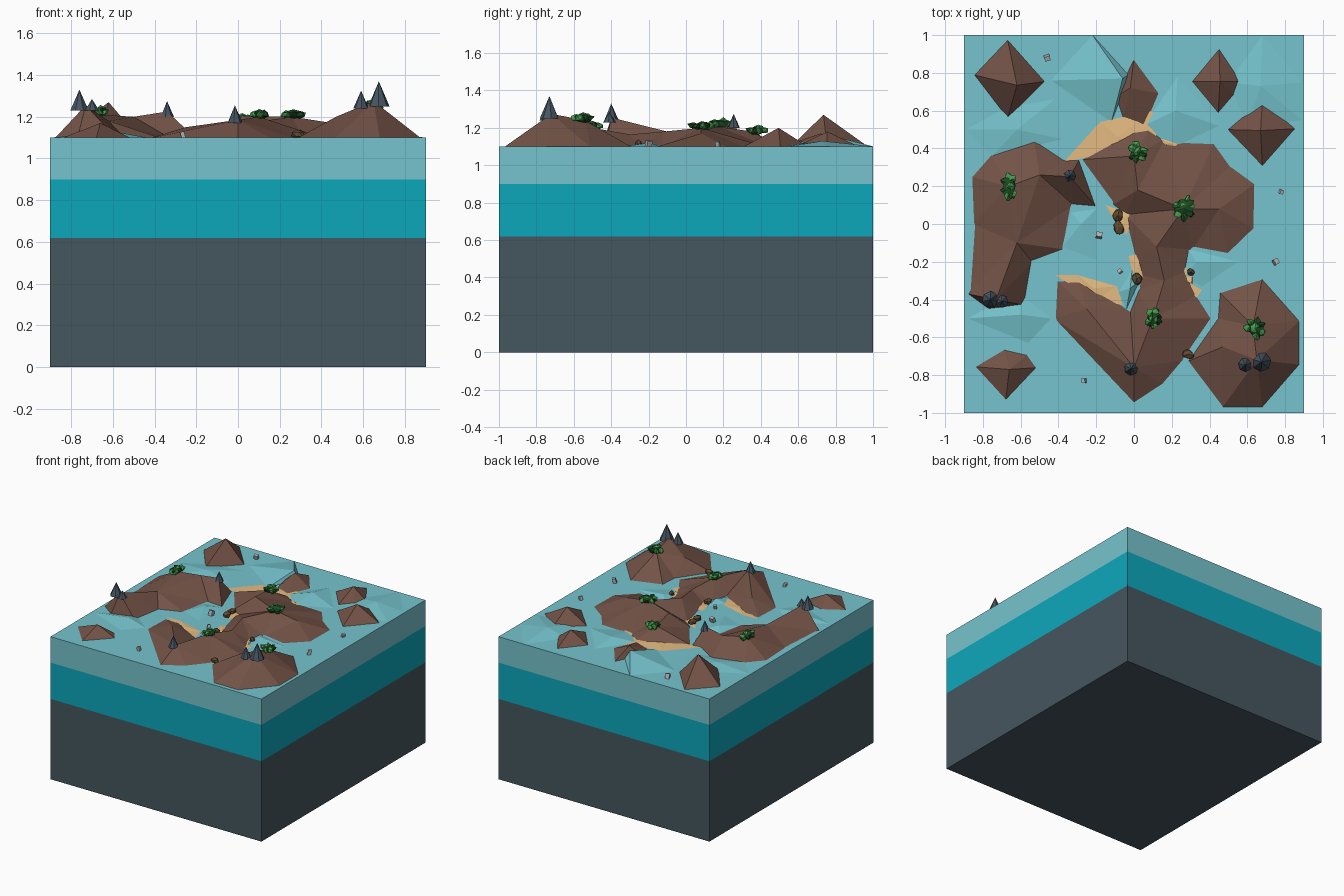
import bpy, bmesh, math, random
from mathutils import Vector, Matrix
from mathutils.geometry import delaunay_2d_cdt

if "Cube" in bpy.data.objects:
    bpy.data.objects.remove(bpy.data.objects["Cube"])

random.seed(4)
WATER = 1.10


def mat(name, r, g, b):
    m = bpy.data.materials.new(name)
    m.diffuse_color = (r, g, b, 1)
    m.use_nodes = True
    m.node_tree.nodes["Principled BSDF"].inputs["Base Color"].default_value = m.diffuse_color
    return m


SLATE = mat("slate", .06, .093, .114)
TEAL = mat("deep_water", .004, .39, .50)
CYAN = mat("shallow_water", .18, .55, .61)
EARTH = mat("earth", .17, .085, .062)
MUD = mat("mud", .12, .07, .03)
SAND = mat("sand", .79, .50, .22)
ROCK = mat("rock", .06, .09, .12)
STONE = mat("stone", .45, .45, .47)
LEAF = mat("leaf", .06, .34, .075)
DARK_LEAF = mat("dark_leaf", .012, .07, .016)


def add(name, bm, material):
    bmesh.ops.recalc_face_normals(bm, faces=bm.faces)
    me = bpy.data.meshes.new(name)
    bm.to_mesh(me)
    bm.free()
    me.materials.append(material)
    ob = bpy.data.objects.new(name, me)
    bpy.context.collection.objects.link(ob)
    return ob


def slab(name, z0, z1, material):
    bm = bmesh.new()
    bmesh.ops.create_cube(bm, size=1, matrix=Matrix.Translation((0, 0, (z0 + z1) / 2))
                          @ Matrix.Diagonal((1.8, 2, z1 - z0, 1)))
    add(name, bm, material)


def terrain(name, outline, peaks, material, base=WATER - .005):
    """Faceted land: shoreline at the base, triangulated up to the inner peaks."""
    pts = [Vector(p) for p in outline] + [Vector(p[:2]) for p in peaks]
    zs = [base] * len(outline) + [p[2] for p in peaks]
    vs, _, fs, ids, _, _ = delaunay_2d_cdt(pts, [], [list(range(len(outline)))], 1, 1e-5)
    bm = bmesh.new()
    bv = [bm.verts.new((v.x, v.y, zs[i[0]] if i else base)) for v, i in zip(vs, ids)]
    for f in fs:
        bm.faces.new([bv[i] for i in f])
    ob = add(name, bm, material)
    if ob.data.polygons and sum(p.normal.z for p in ob.data.polygons) < 0:
        ob.data.flip_normals()


def ball(name, x, y, z, size, material, rot=0, jitter=.25):
    bm = bmesh.new()
    bmesh.ops.create_icosphere(bm, subdivisions=1, radius=1)
    for v in bm.verts:
        v.co *= 1 + random.uniform(-jitter, jitter)
    bm.transform(Matrix.Translation((x, y, z)) @ Matrix.Rotation(rot, 4, 'Z')
                 @ Matrix.Diagonal((*size, 1)))
    add(name, bm, material)


# Layered block
slab("bedrock_layer", 0, .62, SLATE)
slab("deep_water_layer", .62, .90, TEAL)
slab("shallow_water_layer", .90, WATER, CYAN)

# Main island: western arm, centre and southern spur around a lagoon
terrain("main_island", [
    (-.42, .47), (-.53, .45), (-.76, .37), (-.865, .25), (-.855, 0), (-.88, -.37),
    (-.77, -.45), (-.655, -.62), (-.58, -.43), (-.48, -.25), (-.54, -.2), (-.43, -.215),
    (-.365, -.135), (-.275, -.04), (-.32, .1), (-.2, .09), (-.115, .1), (-.05, .05),
    (-.03, -.05), (-.14, -.16), (0, -.17), (.03, -.27), (.02, -.35), (-.02, -.45),
    (-.08, -.41), (-.3, -.285), (-.42, -.29), (-.43, -.5), (0, -.955), (.16, -.85),
    (.27, -.72), (.42, -.5), (.34, -.375), (.28, -.25), (.31, -.135), (.5, -.17),
    (.645, -.03), (.65, .22), (.52, .315), (.43, .44), (.165, .45), (.085, .51),
    (0, .5), (-.29, .34), (-.365, .34)],
    [(-.66, .2, 1.21), (-.5, .26, 1.2), (-.62, -.1, 1.18), (-.73, -.4, 1.255),
     (-.34, .25, 1.225), (0, .36, 1.18), (.02, .18, 1.205), (.26, .08, 1.2),
     (.45, .08, 1.17), (.12, -.12, 1.18), (.16, -.3, 1.165), (.1, -.5, 1.2),
     (0, -.76, 1.185), (-.25, -.45, 1.15)], EARTH)

# South-east mountain
terrain("southeast_island", [
    (.35, -.36), (.45, -.36), (.68, -.285), (.88, -.51), (.88, -.745), (.68, -.975),
    (.465, -.975), (.28, -.73), (.44, -.5)],
    [(.65, -.72, 1.275), (.63, -.54, 1.24), (.47, -.65, 1.2)], EARTH)

# Small outer islets
islets = [
    ("northwest_islet", [(-.67, .98), (-.47, .755), (-.67, .555), (-.85, .79)], (-.62, .735, 1.27)),
    ("north_islet", [(0, .88), (.14, .69), (.06, .5), (-.06, .55), (-.1, .67)], (-.02, .72, 1.17)),
    ("northeast_islet", [(.45, .935), (.57, .755), (.53, .68), (.445, .58), (.3, .755)], (.455, .755, 1.18)),
    ("east_islet", [(.68, .66), (.86, .505), (.68, .3), (.49, .5)], (.67, .495, 1.2)),
    ("southwest_islet", [(-.63, -.63), (-.57, -.63), (-.56, -.69), (-.51, -.76), (-.68, -.94),
                         (-.85, -.755), (-.69, -.66)], (-.66, -.77, 1.17))]
for name, outline, peak in islets:
    terrain(name, outline, [peak], EARTH)

# Sandy beaches
beaches = [
    [(-.37, .33), (-.18, .54), (.1, .6), (.12, .45), (-.1, .38)],
    [(.14, .45), (.16, .42), (.24, .4), (.22, .44)],
    [(-.42, -.27), (-.3, -.27), (-.09, -.33), (-.06, -.43), (-.2, -.4)],
    [(-.15, .1), (-.11, .03), (-.04, -.06), (0, .05)],
    [(-.03, -.17), (0, -.28), (.06, -.28), (.05, -.15)],
    [(.27, -.23), (.31, -.26), (.31, -.32), (.36, -.35), (.33, -.39), (.25, -.3)]]
for i, outline in enumerate(beaches):
    c = sum((Vector(p) for p in outline), Vector((0, 0))) / len(outline)
    terrain(f"beach_{i}", outline, [(c.x, c.y, 1.108)], SAND, 1.103)

# Low faceted swells on the water
swells = [
    ([(-.22, 1), (-.03, .79), (-.04, .74), (-.12, .54), (-.44, .76)], (-.06, .77, 1.16)),
    ([(.68, 1), (.89, .75), (.89, .55), (.6, .52), (.5, .75)], (.67, .73, 1.13)),
    ([(.23, .78), (.45, .52), (.2, .4), (.05, .52)], (.22, .6, 1.13)),
    ([(-.89, .5), (-.67, .62), (-.42, .66), (-.38, .45), (-.75, .36)], (-.62, .5, 1.12)),
    ([(-.88, -.5), (-.62, -.36), (-.44, -.5), (-.56, -.63)], (-.6, -.48, 1.13)),
    ([(-.33, .06), (-.2, .08), (-.2, -.19), (-.38, -.12)], (-.28, 0, 1.12)),
    ([(-.08, -.36), (-.01, -.24), (.03, -.3), (-.04, -.45)], (-.02, -.34, 1.13)),
    ([(.28, -.13), (.55, -.2), (.36, -.33), (.27, -.28)], (.33, -.2, 1.12))]
for i, (outline, peak) in enumerate(swells):
    terrain(f"water_swell_{i}", outline, [peak], CYAN, 1.101)

# Pointed rocks: x, y, bottom, top, radius
rocks = [(-.76, -.4, 1.23, 1.33, .045), (-.70, -.41, 1.23, 1.285, .035),
         (-.34, .255, 1.2, 1.275, .033), (-.015, -.765, 1.17, 1.255, .037),
         (.675, -.73, 1.25, 1.37, .052), (.59, -.745, 1.24, 1.325, .038)]
for i, (x, y, z0, z1, r) in enumerate(rocks):
    bm = bmesh.new()
    bmesh.ops.create_cone(bm, cap_ends=True, segments=7, radius1=r, radius2=0, depth=z1 - z0)
    bm.transform(Matrix.Translation((x, y, (z0 + z1) / 2)) @ Matrix.Rotation(i, 4, 'Z'))
    add(f"pointed_rock_{i}", bm, ROCK)

# Bushes: dark core with light spiky tufts (x, y, ground, half width, half length, height)
bushes = [(-.66, .2, 1.205, .045, .08, .05), (.02, .385, 1.17, .045, .06, .05),
          (.265, .085, 1.195, .06, .075, .045), (.1, -.5, 1.195, .045, .05, .045),
          (.64, -.55, 1.235, .055, .06, .05)]
for i, (x, y, z, w, l, h) in enumerate(bushes):
    ball(f"bush_core_{i}", x, y, z + h * .3, (w * .8, l * .85, h * .6), DARK_LEAF, i)
    for k in range(7):
        a = k * math.tau / 7 + i
        s = 0 if k == 0 else .6
        ball(f"bush_tuft_{i}_{k}", x + w * s * math.cos(a), y + l * s * math.sin(a),
             z + h * (.55 if k == 0 else .35), (.027, .02, h * .4),
             DARK_LEAF if k in (3, 4) else LEAF, a, .35)

# Mud mounds on the shore
for i, (x, y, w, l) in enumerate([(-.085, .045, .03, .04), (-.08, -.02, .028, .045),
                                  (.015, -.29, .03, .035), (.3, -.255, .02, .025),
                                  (.285, -.69, .025, .035)]):
    ball(f"mud_mound_{i}", x, y, 1.115, (w, l, .022), MUD, .3 * i, .12)

# Small tilted stones standing in the water
for i, (x, y, s) in enumerate([(-.46, .88, .03), (.78, .17, .022), (.75, -.2, .03),
                               (-.185, -.06, .032), (-.075, -.25, .022), (-.265, -.83, .024)]):
    bm = bmesh.new()
    bmesh.ops.create_cube(bm, size=1, matrix=Matrix.Translation((x, y, 1.112))
                          @ Matrix.Rotation(i * .9 + .3, 4, 'Z') @ Matrix.Rotation(.3, 4, 'X')
                          @ Matrix.Diagonal((s, s * .8, s * 1.4, 1)))
    add(f"small_stone_{i}", bm, STONE)
